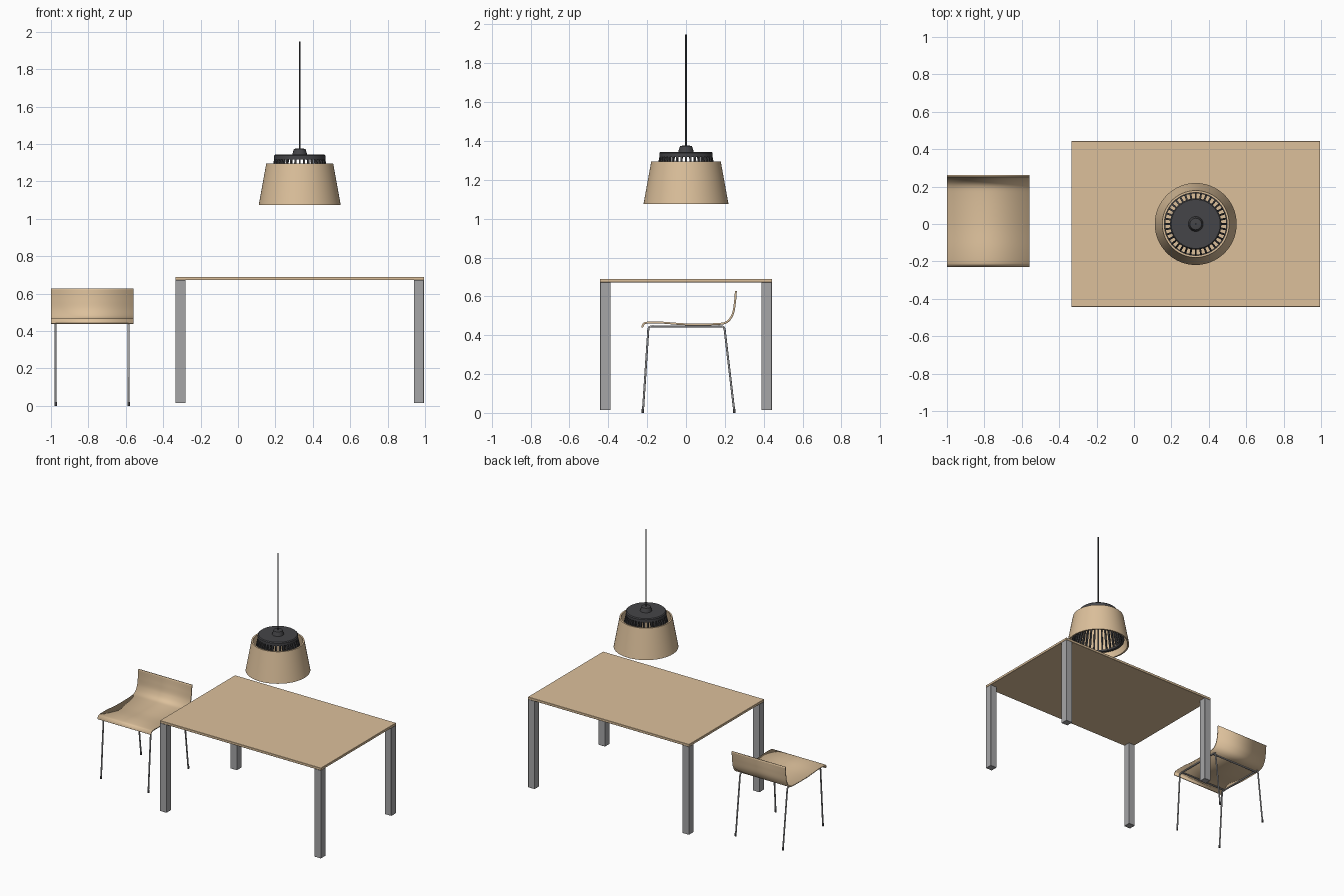
import bpy, bmesh, math
from mathutils import Vector, Matrix

if "Cube" in bpy.data.objects:
    bpy.data.objects.remove(bpy.data.objects["Cube"])


def material(name, rgb):
    m = bpy.data.materials.new(name)
    m.diffuse_color = (*rgb, 1)
    m.use_nodes = True
    m.node_tree.nodes["Principled BSDF"].inputs["Base Color"].default_value = m.diffuse_color
    return m


WOOD = material("wood", (0.72, 0.53, 0.33))
DARK = material("dark_metal", (0.06, 0.06, 0.065))
STEEL = material("steel", (0.38, 0.38, 0.39))


def finish(name, bm, mat, smooth=True):
    bmesh.ops.recalc_face_normals(bm, faces=bm.faces)
    me = bpy.data.meshes.new(name)
    bm.to_mesh(me)
    bm.free()
    me.materials.append(mat)
    if smooth:
        me.shade_smooth()
        me.set_sharp_from_angle(angle=math.radians(35))
    ob = bpy.data.objects.new(name, me)
    bpy.context.collection.objects.link(ob)
    return ob


def box(name, lo, hi, mat, bevel=0.0):
    lo, hi = Vector(lo), Vector(hi)
    bm = bmesh.new()
    bmesh.ops.create_cube(bm, size=1, matrix=Matrix.Translation((lo + hi) / 2)
                          @ Matrix.Diagonal((*(hi - lo), 1)))
    if bevel:
        bmesh.ops.bevel(bm, geom=bm.edges[:], offset=bevel, segments=1, affect='EDGES')
    return finish(name, bm, mat, smooth=False)


def lathe(name, profile, center, mat, steps=64, closed=False):
    """Spin an (r, z) profile about the vertical axis through center."""
    bm = bmesh.new()
    vs = [bm.verts.new((center[0] + r, center[1], z)) for r, z in profile]
    n = len(vs)
    edges = [bm.edges.new((vs[i], vs[(i + 1) % n])) for i in range(n if closed else n - 1)]
    bmesh.ops.spin(bm, geom=vs + edges, cent=(*center, 0), axis=(0, 0, 1),
                   angle=math.tau, steps=steps, use_duplicate=False)
    bmesh.ops.remove_doubles(bm, verts=bm.verts, dist=1e-5)
    return finish(name, bm, mat)


def tube(name, points, radius, mat):
    cu = bpy.data.curves.new(name, 'CURVE')
    cu.dimensions = '3D'
    cu.bevel_depth = radius
    cu.bevel_resolution = 3
    cu.use_fill_caps = True
    sp = cu.splines.new('POLY')
    sp.points.add(len(points) - 1)
    for p, co in zip(sp.points, points):
        p.co = (*co, 1)
    cu.materials.append(mat)
    ob = bpy.data.objects.new(name, cu)
    bpy.context.collection.objects.link(ob)
    return ob


def catmull(pts, steps=7):
    pts = [Vector(p) for p in pts]
    ext = [2 * pts[0] - pts[1]] + pts + [2 * pts[-1] - pts[-2]]
    out = []
    for a, b, c, d in zip(ext, ext[1:], ext[2:], ext[3:]):
        for k in range(steps):
            t = k / steps
            out.append(0.5 * (2 * b + (c - a) * t + (2 * a - 5 * b + 4 * c - d) * t * t
                              + (3 * b - a - 3 * c + d) * t ** 3))
    return out + [pts[-1]]


# Table: slab top on four square legs
TX = 0.33
box("table_top", (TX - 0.665, -0.443, 0.672), (TX + 0.665, 0.443, 0.69), WOOD, 0.0015)
for sx, xn in ((-1, "left"), (1, "right")):
    for sy, yn in ((-1, "front"), (1, "back")):
        x, y = TX + sx * 0.6375, sy * 0.4155
        h = 0.0265
        box(f"table_leg_{yn}_{xn}", (x - h, y - h, 0.015), (x + h, y + h, 0.672), STEEL, 0.001)

# Chair: bent plywood shell
CX, HALF = -0.78, 0.22
profile = catmull([(-0.226, 0.440), (-0.219, 0.456), (-0.203, 0.464), (-0.13, 0.465),
                   (0, 0.456), (0.15, 0.457), (0.21, 0.468), (0.241, 0.51),
                   (0.252, 0.57), (0.257, 0.628)])
bm = bmesh.new()
rows = [[bm.verts.new((CX + s * HALF, y, z)) for s in (-1, 1)] for y, z in profile]
for a, b in zip(rows, rows[1:]):
    bm.faces.new((a[0], a[1], b[1], b[0]))
seat = finish("chair_seat_shell", bm, WOOD)
mod = seat.modifiers.new("thickness", 'SOLIDIFY')
mod.thickness = 0.01
mod.offset = 0

# Chair: bent tube side frames, cross bars and foot glides
R = 0.0055
for sx, name in ((-1, "left"), (1, "right")):
    x = CX + sx * 0.195
    tube(f"chair_frame_{name}", [(x, -0.222, 0.004), (x, -0.194, 0.43), (x, -0.191, 0.441),
                                 (x, -0.180, 0.446), (x, 0.185, 0.446), (x, 0.195, 0.441),
                                 (x, 0.199, 0.43), (x, 0.249, 0.004)], R, STEEL)
    for y, part in ((-0.222, "front"), (0.249, "back")):
        lathe(f"chair_glide_{part}_{name}", [(0, 0), (0.007, 0), (0.007, 0.02), (0, 0.02)],
              (x, y), DARK, 16)
for y, name in ((-0.17, "front"), (0.17, "back")):
    tube(f"chair_crossbar_{name}", [(CX - 0.195, y, 0.446), (CX + 0.195, y, 0.446)], R, STEEL)

# Pendant lamp: wooden shade
C = (TX, 0)
lathe("lamp_shade", [(0.219, 1.075), (0.179, 1.295), (0.168, 1.295), (0.208, 1.075)],
      C, WOOD, closed=True)

# Pendant lamp: dark top disc, cap and cable
lathe("lamp_disc", [(0, 1.318), (0.137, 1.318), (0.137, 1.338), (0.131, 1.344), (0, 1.344)],
      C, DARK)
lathe("lamp_cap", [(0, 1.343), (0.040, 1.343), (0.031, 1.374), (0.014, 1.376), (0, 1.376)],
      C, DARK, 32)
lathe("lamp_cable", [(0, 1.37), (0.0045, 1.37), (0.0045, 1.948), (0, 1.948)], C, DARK, 12)

# Pendant lamp: ring of slanted slats hanging from the disc inside the shade
N = 36
bm = bmesh.new()
for i in range(N):
    rot = Matrix.Translation((*C, 0)) @ Matrix.Rotation(math.tau * i / N, 4, 'Z')
    ends = []
    for r, z in ((0.129, 1.322), (0.172, 1.12)):
        ends.append([bm.verts.new(rot @ Vector((r + dx, dy, z)))
                     for dx, dy in ((-0.007, -0.005), (0.007, -0.005), (0.007, 0.005), (-0.007, 0.005))])
    lo, hi = ends
    bm.faces.new(lo)
    bm.faces.new(hi)
    for k in range(4):
        j = (k + 1) % 4
        bm.faces.new((lo[k], lo[j], hi[j], hi[k]))
finish("lamp_slats", bm, DARK, smooth=False)
lathe("lamp_slat_ring", [(0.165, 1.112), (0.185, 1.112), (0.183, 1.124), (0.163, 1.124)],
      C, DARK, closed=True)
